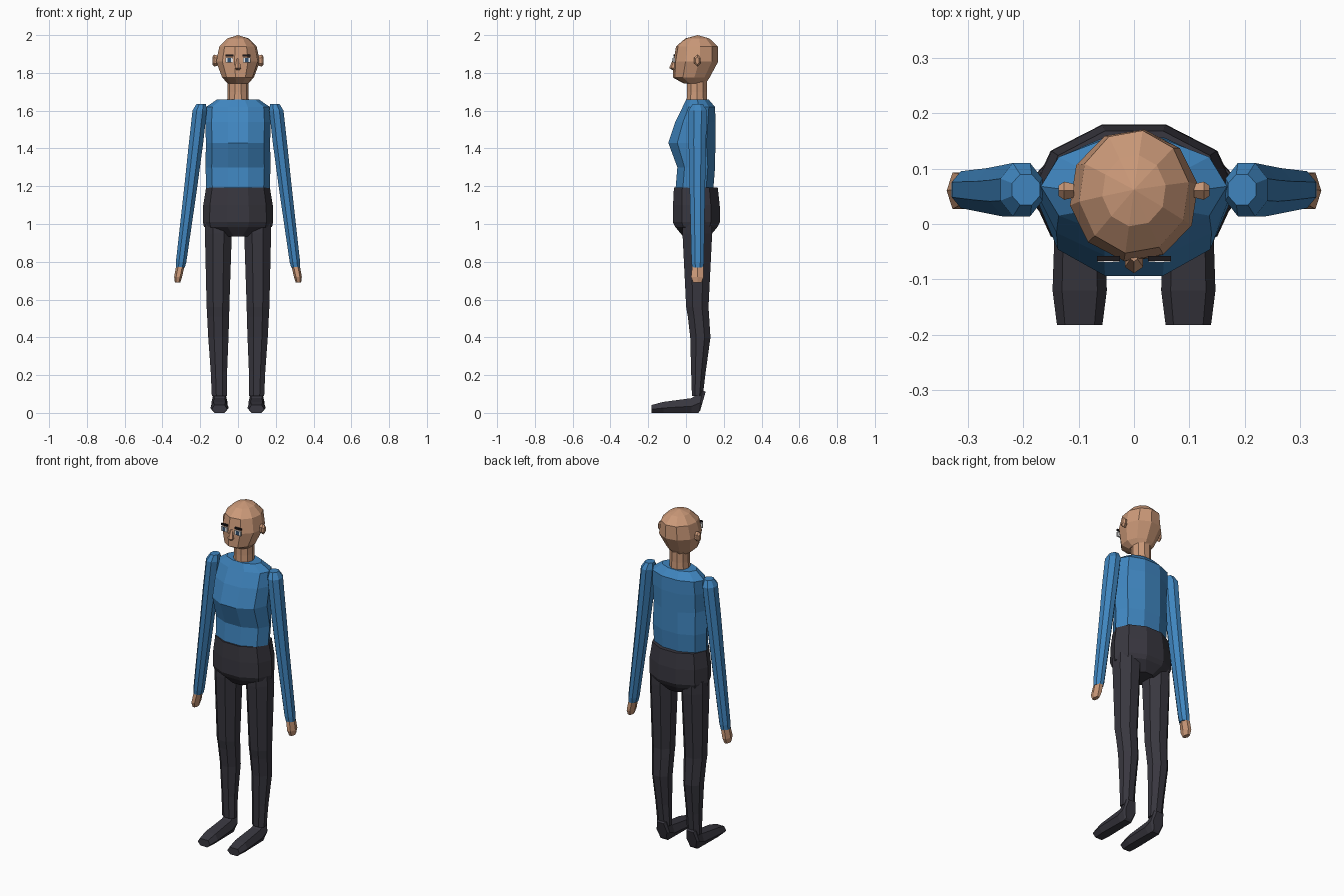
import bpy, bmesh, math
from mathutils import Vector


def material(name, rgb):
    m = bpy.data.materials.new(name)
    m.diffuse_color = (*rgb, 1)
    return m


SKIN = material("skin", (0.60, 0.32, 0.19))
SHIRT = material("blue_shirt", (0.05, 0.235, 0.52))
TROUSERS = material("dark_trousers", (0.040, 0.038, 0.050))
HAIR = material("brow_dark", (0.012, 0.010, 0.012))
WHITE = material("eye_white", (0.80, 0.80, 0.80))
IRIS = material("iris_blue", (0.03, 0.08, 0.16))


def finish(bm, name, mat):
    bmesh.ops.recalc_face_normals(bm, faces=bm.faces)
    me = bpy.data.meshes.new(name)
    bm.to_mesh(me)
    bm.free()
    me.materials.append(mat)
    ob = bpy.data.objects.new(name, me)
    bpy.context.collection.objects.link(ob)
    return ob


def skin_rings(name, rings, mat):
    """Bridge equal-length point rings and cap both ends."""
    bm = bmesh.new()
    vs = [[bm.verts.new(p) for p in ring] for ring in rings]
    n = len(vs[0])
    for a, b in zip(vs, vs[1:]):
        for i in range(n):
            j = (i + 1) % n
            bm.faces.new((a[i], a[j], b[j], b[i]))
    bm.faces.new(vs[0])
    bm.faces.new(vs[-1])
    bmesh.ops.remove_doubles(bm, verts=bm.verts, dist=0.0003)
    return finish(bm, name, mat)


def loft(name, rows, sides, mat, turn=0):
    """Rows are (z, centre x, centre y, radius x, radius y)."""
    angles = [math.radians(turn) + math.tau * i / sides for i in range(sides)]
    return skin_rings(name, [[Vector((cx + rx * math.cos(a), cy + ry * math.sin(a), z))
                              for a in angles] for z, cx, cy, rx, ry in rows], mat)


def box(name, centre, size, mat):
    bm = bmesh.new()
    bmesh.ops.create_cube(bm, size=1)
    for v in bm.verts:
        v.co = Vector(c + s * k for c, s, k in zip(centre, size, v.co))
    return finish(bm, name, mat)


# Head, neck and nose
loft("head", [(1.745, 0, .045, .055, .06), (1.775, 0, .028, .085, .098),
              (1.86, 0, .052, .117, .120), (1.94, 0, .058, .100, .112),
              (1.982, 0, .060, .058, .065), (2.0, 0, .062, .0001, .0001)], 10, SKIN, 9)
loft("neck", [(1.64, 0, .058, .058, .058), (1.70, 0, .058, .055, .055),
              (1.79, 0, .058, .055, .055)], 10, SKIN)
loft("nose", [(1.815, 0, -.060, .010, .012), (1.826, 0, -.066, .019, .023),
              (1.875, 0, -.058, .007, .010)], 6, SKIN, 30)

# Shirt body and hips, flat at front and back
loft("shirt", [(1.19, 0, .045, .168, .105), (1.30, 0, .054, .172, .105),
               (1.43, 0, .031, .170, .131), (1.54, 0, .050, .173, .112),
               (1.62, 0, .068, .168, .090), (1.66, 0, .060, .110, .062)], 10, SHIRT)
loft("hips", [(.935, 0, .055, .075, .075), (.985, 0, .055, .180, .118),
              (1.01, 0, .055, .186, .131), (1.10, 0, .055, .184, .130),
              (1.192, 0, .052, .169, .122)], 10, TROUSERS)

# Mirrored limbs and facial features
for s, side in ((-1, "left"), (1, "right")):
    loft(side + "_sleeve", [(.77, s * .305, .062, .026, .032), (.80, s * .301, .062, .030, .036),
                            (1.18, s * .252, .060, .037, .044), (1.43, s * .222, .060, .041, .050),
                            (1.60, s * .203, .062, .041, .052), (1.635, s * .195, .062, .027, .030)],
         8, SHIRT, 22.5)
    loft(side + "_hand", [(.69, s * .320, .060, .014, .026), (.72, s * .317, .060, .021, .038),
                          (.775, s * .306, .062, .022, .034)], 6, SKIN)
    loft(side + "_leg", [(.09, s * .098, .060, .044, .031), (.22, s * .101, .066, .047, .042),
                         (.40, s * .104, .076, .058, .058), (.51, s * .105, .066, .063, .061),
                         (.56, s * .106, .060, .065, .064), (.95, s * .104, .060, .077, .085),
                         (1.02, s * .102, .060, .077, .085)], 8, TROUSERS, 22.5)

    # Foot: hexagonal sections from toe to raised heel
    outline = [(-1, .45), (-.55, 0), (.55, 0), (1, .45), (.65, 1), (-.65, 1)]
    sections = [(-.182, -.182, .041, 0, .042), (-.12, -.12, .049, 0, .058),
                (.03, .03, .044, 0, .078), (.065, .088, .043, 0, .120),
                (.075, .104, .034, .012, .112)]
    skin_rings(side + "_foot", [[(s * .098 + w * u, y0 + (y1 - y0) * v, z0 + (z1 - z0) * v)
                                 for u, v in outline] for y0, y1, w, z0, z1 in sections], TROUSERS)

    # Ear, eye and brow
    ear = loft(side + "_ear", [(-.014, 0, 0, .026, .014), (.004, 0, 0, .032, .019),
                               (.014, 0, 0, .020, .011)], 6, SKIN)
    ear.rotation_euler = (0, s * math.pi / 2, 0)
    ear.location = (s * .122, .060, 1.865)
    box(side + "_eye", (s * .046, -.064, 1.868), (.040, .009, .026), WHITE)
    box(side + "_iris", (s * .046, -.069, 1.868), (.017, .003, .024), IRIS)
    box(side + "_brow", (s * .046, -.062, 1.893), (.042, .009, .010), HAIR)
